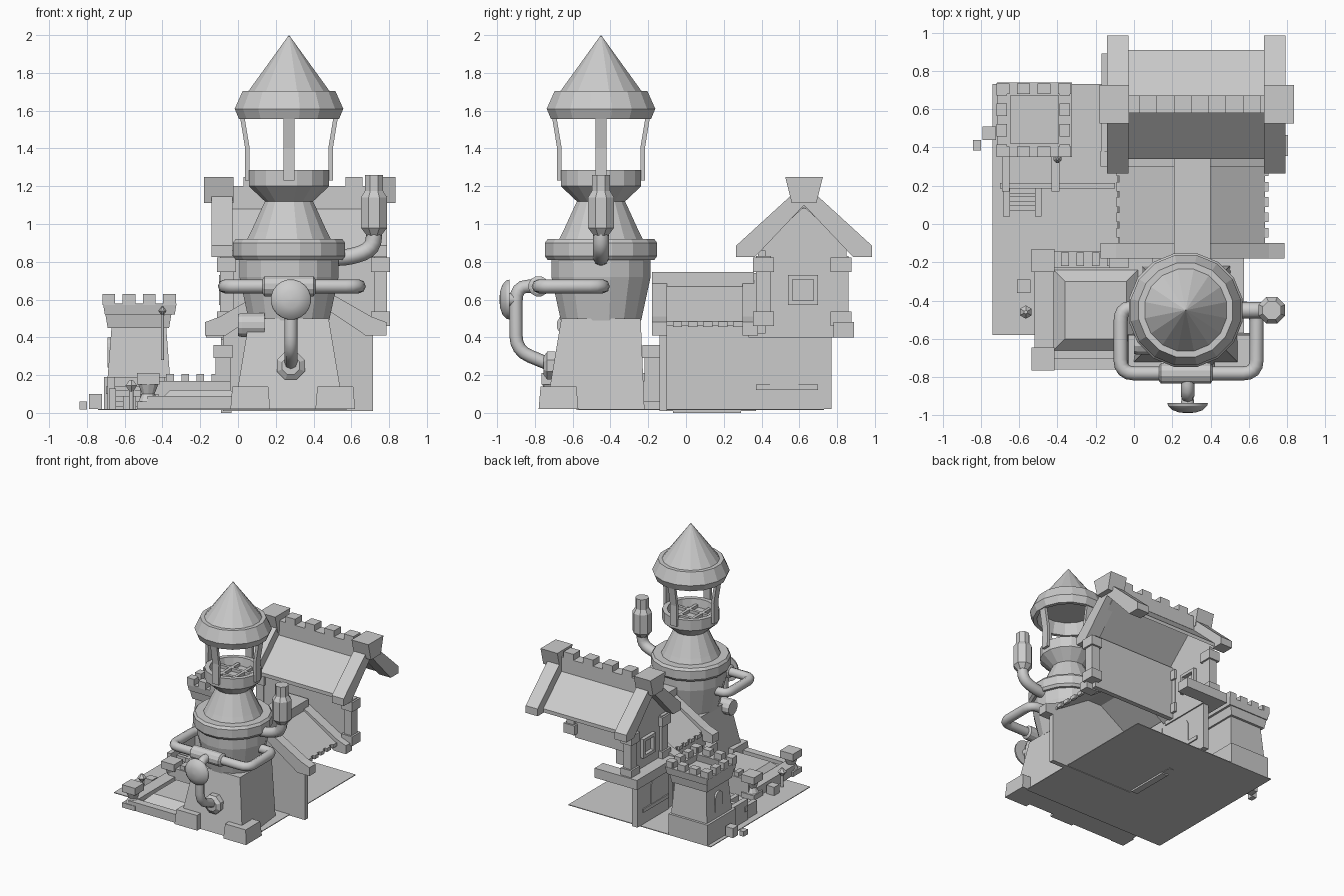
import bpy, bmesh, math
from mathutils import Vector

cube = bpy.data.objects.get("Cube")
if cube:
    bpy.data.objects.remove(cube, do_unlink=True)

GREY = (0.6, 0.6, 0.6, 1)
stone = bpy.data.materials.new("plain grey")
stone.use_nodes = True
stone.diffuse_color = GREY
stone.node_tree.nodes["Principled BSDF"].inputs["Base Color"].default_value = GREY


def make(name, verts, faces):
    bm = bmesh.new()
    vs = [bm.verts.new(v) for v in verts]
    for f in faces:
        bm.faces.new([vs[i] for i in f])
    bmesh.ops.recalc_face_normals(bm, faces=bm.faces)
    me = bpy.data.meshes.new(name)
    bm.to_mesh(me)
    bm.free()
    me.materials.append(stone)
    ob = bpy.data.objects.new(name, me)
    bpy.context.collection.objects.link(ob)
    return ob


def loft(name, low, high):
    """Solid between two outlines with the same number of points."""
    n = len(low)
    sides = [(i, (i + 1) % n, (i + 1) % n + n, i + n) for i in range(n)]
    return make(name, low + high, [tuple(range(n)), tuple(range(n, 2 * n))] + sides)


def prism(name, pts, axis, a, b):
    """Extrude a 2D outline along x or y."""
    put = {"x": lambda p, t: (t, *p), "y": lambda p, t: (p[0], t, p[1])}[axis]
    return loft(name, [put(p, a) for p in pts], [put(p, b) for p in pts])


def box(name, x, y, z, grow=0):
    """Box from ranges; grow widens the top."""
    def ring(h, g):
        return [(x[0] - g, y[0] - g, h), (x[1] + g, y[0] - g, h),
                (x[1] + g, y[1] + g, h), (x[0] - g, y[1] + g, h)]
    return loft(name, ring(z[0], 0), ring(z[1], grow))


def lathe(name, centre, profile, n=16, axis="z"):
    """Spin (radius, height) points; the ends are capped."""
    c, verts = Vector(centre), []
    for r, h in profile:
        for i in range(n):
            a = 2 * math.pi * (i + 0.5) / n
            u, v = r * math.cos(a), r * math.sin(a)
            verts.append(c + Vector({"z": (u, v, h), "y": (u, h, v), "x": (h, u, v)}[axis]))
    m = len(profile)
    faces = [(k * n + i, k * n + (i + 1) % n, (k + 1) * n + (i + 1) % n, (k + 1) * n + i)
             for k in range(m - 1) for i in range(n)]
    faces += [tuple(range(n)), tuple(range((m - 1) * n, m * n))]
    return make(name, verts, faces)


def pipe(name, pts, r, bend=0.07):
    """Round tube along a path with softened corners."""
    pts = [Vector(p) for p in pts]
    path = [pts[0]]
    for p, q, s in zip(pts, pts[1:], pts[2:]):
        a = q + (p - q).normalized() * min(bend, (p - q).length / 2)
        b = q + (s - q).normalized() * min(bend, (s - q).length / 2)
        path += [a.lerp(q, t).lerp(q.lerp(b, t), t) for t in (0, .25, .5, .75, 1)]
    path.append(pts[-1])
    cu = bpy.data.curves.new(name, "CURVE")
    cu.dimensions, cu.bevel_depth, cu.bevel_resolution, cu.use_fill_caps = "3D", r, 2, True
    sp = cu.splines.new("POLY")
    sp.points.add(len(path) - 1)
    for k, p in enumerate(path):
        sp.points[k].co = (*p, 1)
    cu.materials.append(stone)
    ob = bpy.data.objects.new(name, cu)
    bpy.context.collection.objects.link(ob)


def arch(y, z, w, h):
    """Outline of an arched window in y and z."""
    r = w / 2
    return [(y - r, z), (y + r, z)] + [(y + r * math.cos(math.pi * k / 8), z + h - r + r * math.sin(math.pi * k / 8)) for k in range(9)]


box("ground_plate", (-.74, .575), (-.58, .73), (.014, .02))

# Tower
TX, TY = .27, -.45
T = (TX, TY, 0)
loft("tower_base", [(-.02, -.74, .02), (.56, -.74, .02), (.5, -.22, .02), (.04, -.22, .02)],
     [(.06, -.66, .5), (.48, -.66, .5), (.48, -.24, .5), (.06, -.24, .5)])
for k, x in enumerate((.065, .515)):
    box(f"tower_foot_{k}", (x - .105, x + .105), (-.78, -.57), (.02, .14), -.01)
lathe("tower_body", T, [(.217, .49), (.268, .72), (.268, .81), (.288, .81), (.303, .83), (.303, .9), (.288, .92),
                        (.225, .92), (.205, .96), (.13, 1.12), (.217, 1.2), (.217, 1.287), (.18, 1.287), (.17, 1.22)])
lathe("tower_roof", T, [(.215, 1.65), (.24, 1.555), (.27, 1.555), (.293, 1.61), (.25, 1.705), (.218, 1.705), (.0005, 2)])
for k in range(4):
    ob = prism(f"lantern_post_{k}", [(.21, 1.23), (.234, 1.23), (.232, 1.4), (.26, 1.57), (.236, 1.57), (.208, 1.4)], "y", -.03, .03)
    ob.location = T
    ob.rotation_euler.z = k * math.pi / 2
for k in (-.06, .06):
    box("grate_bar_x", (TX - .16, TX + .16), (TY + k - .012, TY + k + .012), (1.21, 1.245))
    box("grate_bar_y", (TX + k - .012, TX + k + .012), (TY - .16, TY + .16), (1.21, 1.245))

# Pipes around the tower
pipe("wrap_pipe", [(.03, -.44, .67), (-.07, -.44, .67), (-.07, -.78, .67), (.64, -.78, .67),
                   (.64, -.44, .67), (.5, -.44, .67)], .037)
lathe("pipe_collar", (TX, -.78, .67), [(.04, -.14), (.055, -.13), (.055, .13), (.04, .14)], 12, "x")
pipe("down_pipe", [(.28, -.78, .67), (.28, -.9, .67), (.28, -.9, .33), (.28, -.68, .24)], .035, .08)
lathe("down_pipe_flange", (.28, -.72, .25), [(.05, -.035), (.08, -.015), (.08, .03)], 8, "y")
horn = lathe("horn", (.28, 0, .6), [(.03, -.9), (.035, -.935), (.107, -.935), (.103, -.95), (.08, -.972), (.045, -.984), (.005, -.988)], 20, "y")
bpy.ops.object.select_all(action="DESELECT")
horn.select_set(True)
bpy.context.view_layer.objects.active = horn
bpy.ops.object.shade_smooth_by_angle()
pipe("chimney_pipe", [(.5, TY, .82), (.6, TY, .825), (.72, TY, .87), (.72, TY, 1)], .043, .12)
lathe("chimney", (.72, TY, 0), [(.042, .94), (.075, .98), (.075, 1.14), (.052, 1.175), (.052, 1.26)], 8)
lathe("side_drum", (0, -.62, .465), [(.06, 0), (.065, .02), (.065, .14)], 12, "x")

# Low house: front gable, side wall, roof
prism("low_gable_wall", [(-.08, .01), (.715, .01), (.715, .45), (.3, .7), (-.08, .46)], "y", -.14, -.1)
box("low_side_wall", (-.08, -.04), (-.1, .37), (.01, .46))
box("low_side_panel", (-.09, -.035), (-.07, .29), (0, .39))
box("low_corner_post", (-.12, -.04), (-.22, -.12), (.02, .29))
box("low_corner_cap", (-.13, -.03), (-.23, -.11), (.29, .36))
for s in (-1, 1):
    def side(pts):
        return [(.305 + s * x, z) for x, z in pts]
    prism("low_roof_slope", side([(0, .7), (.38, .46), (.38, .485), (0, .73)]), "y", -.14, .37)
    for y in (-.18, .3):
        prism("low_barge_board", side([(0, .66), (.37, .41), (.48, .41), (.48, .48), (.4, .51), (0, .74)]), "y", y, y + .08)
    for k in range(5):
        box("low_eave_tile", (.305 + s * .385 - .012, .305 + s * .385 + .012),
            (-.07 + k * .08, -.02 + k * .08), (.455, .485))
box("low_ridge_cap", (.21, .4), (-.18, .36), (.66, .745))

# Tall house: lower side wall, beams, upper walls
box("lower_side_wall", (-.09, -.04), (.35, .77), (.02, .43))
box("lower_wall_ledge", (-.1, -.03), (.37, .7), (.12, .15))
prism("lower_arched_window", arch(.52, .14, .15, .22), "x", -.095, -.035)
box("side_beam", (-.17, -.03), (.33, .89), (.4, .48))
box("back_beam", (-.17, .22), (.78, .89), (.4, .48))
box("upper_front_wall", (-.05, .73), (.38, .42), (.42, .86))
prism("upper_side_wall", [(.38, .46), (.85, .46), (.85, .87), (.625, 1.1), (.38, .87)], "x", -.07, -.03)
for x, y in ((-.06, .41), (.755, .41), (-.06, .82)):
    box("corner_post", (x - .035, x + .035), (y - .04, y + .04), (.46, .83))
    for z in (.46, .745):
        box("corner_block", (x - .05, x + .05), (y - .055, y + .055), (z, z + .078))
for z in (.57, .705):
    box("window_bar", (-.1, 0), (.54, .7), (z, z + .025))
for y in (.54, .675):
    box("window_jamb", (-.1, 0), (y, y + .025), (.57, .73))

# Tall roof
RY = .625
for s in (-1, 1):
    def slope(pts):
        return [(RY + s * y, z) for y, z in pts]
    prism("tall_roof_slope", slope([(0, 1.09), (.285, .83), (.285, .86), (0, 1.12)]), "x", -.08, .73)
    for x in (-.14, .68):
        prism("verge_beam", slope([(0, 1.1), (.26, .825), (.36, .825), (.36, .885), (.07, 1.15), (0, 1.15)]), "x", x, x + .11)
box("ridge_beam", (-.05, .7), (RY - .045, RY + .045), (1.08, 1.2))
for k in range(4):
    box("ridge_merlon", (.03 + k * .18, .12 + k * .18), (RY - .045, RY + .045), (1.19, 1.25))
for x in (-.18, .68):
    prism("ridge_end", [(RY - .065, 1.11), (RY + .065, 1.11), (RY + .1, 1.25), (RY - .1, 1.25)], "x", x, x + .155)

# Courtyard pool
box("pool_floor", (-.5, .1), (-.74, -.14), (.02, .06))
box("pool_mound", (-.42, .02), (-.66, -.24), (.06, .12), -.06)
box("pool_front_wall", (-.48, 0), (-.76, -.7), (.02, .09))
box("pool_back_wall", (-.48, -.04), (-.23, -.14), (.02, .17))
box("pool_side_wall", (-.52, -.42), (-.7, -.2), (.02, .1))
for k in range(4):
    box("pool_merlon", (-.38 + k * .08, -.34 + k * .08), (-.22, -.15), (.17, .205))
for y in (-.705, -.19):
    box("post_foot", (-.535, -.415), (y - .06, y + .06), (.02, .06))
    lathe("post_waist", (-.475, y, 0), [(.055, .06), (.035, .1), (.055, .15)], 10)
    box("post_cap", (-.535, -.415), (y - .06, y + .06), (.15, .21))

# Turret with flared, hollow battlements
box("turret_base", (-.71, -.35), (.36, .73), (.02, .19))
box("turret_body", (-.69, -.36), (.38, .71), (.19, .45), -.02)
box("turret_crown", (-.69, -.365), (.38, .71), (.45, .52), .012)
for k in (0, .32):
    box("turret_parapet_x", (-.705, -.345), (.36 + k, .41 + k), (.52, .58), .01)
    box("turret_parapet_y", (-.705 + k, -.655 + k), (.36, .73), (.52, .58), .01)
for k in range(4):
    t = k * .107
    for p in (0, .33):
        box("turret_merlon_x", (-.718 + t, -.65 + t), (.35 + p, .405 + p), (.57, .63))
        box("turret_merlon_y", (-.718 + p, -.663 + p), (.35 + t, .415 + t), (.57, .63))
pipe("turret_pole", [(-.4, .34, .28), (-.4, .34, .54)], .008)
lathe("pole_ball", (-.4, .34, .54), [(.005, -.022), (.022, 0), (.005, .022)], 8)
prism("turret_window", arch(.545, .24, .1, .16), "x", -.69, -.66)

# Fence, steps and loose stones
box("fence_rail", (-.7, -.1), (.185, .215), (.1, .14))
for x in (-.67, -.41):
    box("fence_side", (x - .02, x + .02), (.17, .37), (.02, .19))
for x in (-.665, -.5):
    box("step_rail", (x - .018, x + .018), (.04, .2), (.02, .13))
for k in range(3):
    box("step", (-.66, -.5), (.07 + k * .045, .1 + k * .045), (.03, .06 + k * .03))
box("stone_a", (-.84, -.8), (.385, .44), (.018, .06))
box("stone_b", (-.79, -.72), (.44, .51), (.02, .1))
box("crate", (-.61, -.54), (-.36, -.29), (.02, .09))
pipe("plant_stem", [(-.565, -.46, .02), (-.565, -.46, .16)], .012)
lathe("plant_top", (-.565, -.46, .13), [(.01, -.02), (.035, .015), (.01, .045)], 6)
